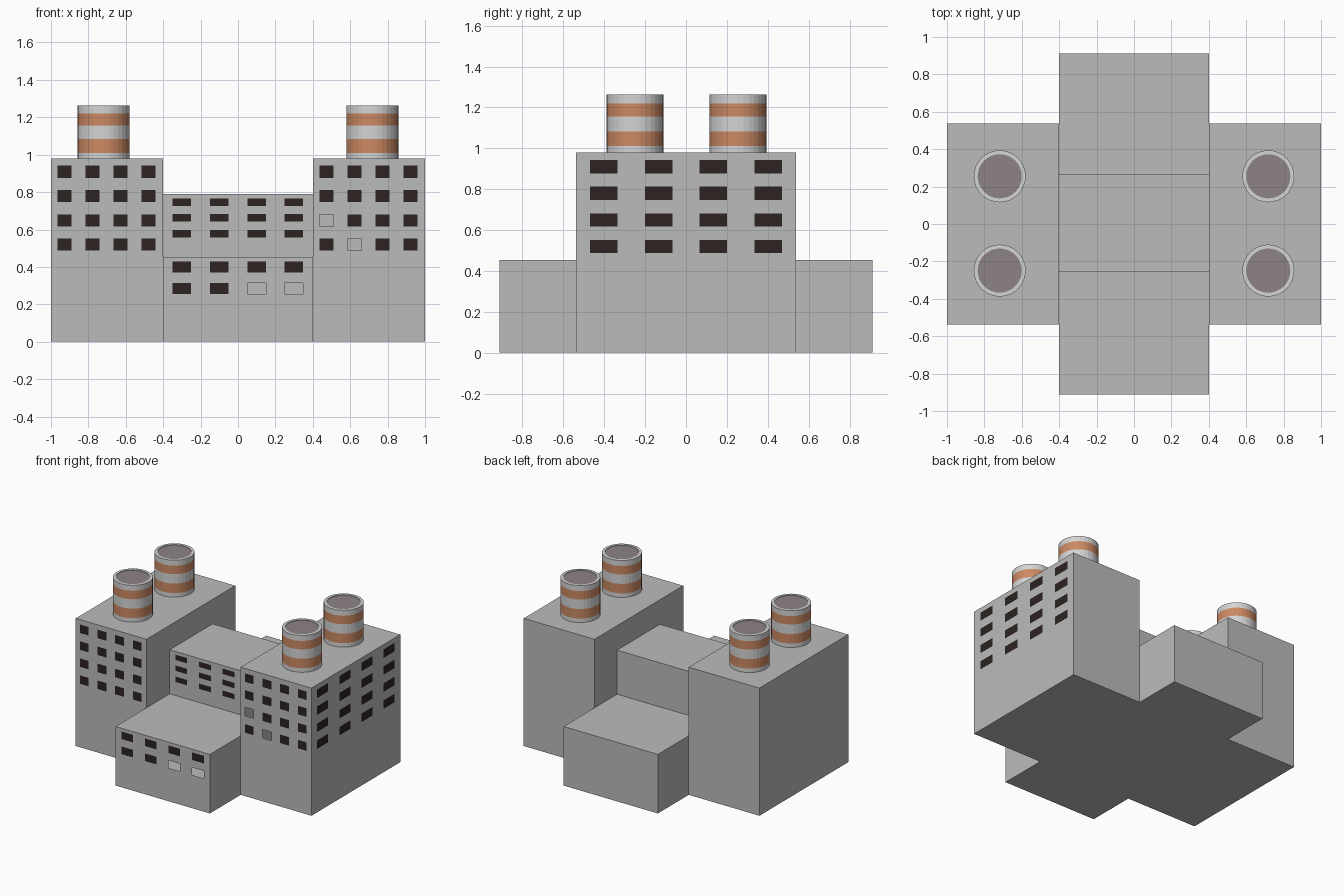
import bpy, bmesh, math
from mathutils import Vector

if "Cube" in bpy.data.objects:
    bpy.data.objects.remove(bpy.data.objects["Cube"])


def material(name, rgb):
    m = bpy.data.materials.new(name)
    m.diffuse_color = (*rgb, 1)
    m.use_nodes = True
    m.node_tree.nodes["Principled BSDF"].inputs["Base Color"].default_value = m.diffuse_color
    return m


WALL = material("concrete_grey", (0.5, 0.5, 0.5))
GLASS = material("dark_window", (0.026, 0.016, 0.016))
WHITE = material("chimney_white", (0.66, 0.66, 0.66))
ORANGE = material("stripe_orange", (0.60, 0.25, 0.125))
SOOT = material("chimney_soot", (0.27, 0.23, 0.23))


def finish(bm, name, mats):
    me = bpy.data.meshes.new(name)
    bm.to_mesh(me)
    bm.free()
    for m in mats:
        me.materials.append(m)
    ob = bpy.data.objects.new(name, me)
    bpy.context.collection.objects.link(ob)
    return ob


def spans(centres, size):
    return [(c - size / 2, c + size / 2) for c in centres]


def index_of(value, ranges):
    for i, (a, b) in enumerate(ranges):
        if a < value < b:
            return i
    return None


def cut_windows(bm, normal, axis, cols, rows, holes):
    """Cut a window grid into one wall; holes are open (column, row) windows."""
    normal = Vector(normal)

    def wall():
        bm.normal_update()
        return [f for f in bm.faces if f.normal.dot(normal) > 0.99]

    for ax, ranges in ((axis, cols), (2, rows)):
        for value in (v for r in ranges for v in r):
            faces = wall()
            geom = set(faces)
            for f in faces:
                geom.update(f.edges)
                geom.update(f.verts)
            co, no = Vector(), Vector()
            co[ax], no[ax] = value, 1
            bmesh.ops.bisect_plane(bm, geom=list(geom), dist=1e-5, plane_co=co, plane_no=no)
    opened = []
    for f in wall():
        c = f.calc_center_median()
        i, j = index_of(c[axis], cols), index_of(c.z, rows)
        if i is not None and j is not None:
            f.material_index = 1
            if (i, j) in holes:
                opened.append(f)
    bmesh.ops.delete(bm, geom=opened, context='FACES')


def block(name, lo, hi, front=None, right=None, holes=()):
    bm = bmesh.new()
    bmesh.ops.create_cube(bm, size=1)
    for v in bm.verts:
        v.co = [lo[i] if v.co[i] < 0 else hi[i] for i in range(3)]
    if front:
        cut_windows(bm, (0, -1, 0), 0, *front, holes)
    if right:
        cut_windows(bm, (1, 0, 0), 1, *right, ())
    return finish(bm, name, [WALL, GLASS])


# side towers
tower_rows = spans((0.909, 0.780, 0.649, 0.519), 0.065)
left_cols = spans((-0.928, -0.778, -0.628, -0.478), 0.075)
right_cols = spans((0.472, 0.622, 0.772, 0.922), 0.075)
side_cols = spans((-0.403, -0.134, 0.134, 0.403), 0.134)
block("left_tower", (-1, -0.538, 0), (-0.4, 0.538, 0.979), (left_cols, tower_rows))
block("right_tower", (0.4, -0.538, 0), (1, 0.538, 0.979), (right_cols, tower_rows),
      (side_cols, tower_rows), holes=((0, 2), (1, 3)))

# central hall, low block and raised middle
hall_cols = spans((-0.301, -0.101, 0.099, 0.299), 0.099)
block("low_hall", (-0.4, -0.912, 0), (0.4, 0.912, 0.453),
      (hall_cols, spans((0.399, 0.284), 0.058)), holes=((2, 1), (3, 1)))
block("raised_hall", (-0.4, -0.256, 0.453), (0.4, 0.264, 0.791),
      (hall_cols, spans((0.746, 0.663, 0.578), 0.041)))


# striped chimneys
def chimney(name, x, y, radius=0.139, mouth=0.118, sides=32):
    bm = bmesh.new()
    levels = (0.979, 1.01, 1.083, 1.155, 1.22, 1.262)
    profile = [(radius, z) for z in levels] + [(mouth, 1.262), (mouth, 1.258)]
    rings = []
    for r, z in profile:
        rings.append([bm.verts.new((x + r * math.cos(2 * math.pi * k / sides),
                                    y + r * math.sin(2 * math.pi * k / sides), z))
                      for k in range(sides)])
    for n, (a, b) in enumerate(zip(rings, rings[1:])):
        for k in range(sides):
            j = (k + 1) % sides
            f = bm.faces.new((a[k], a[j], b[j], b[k]))
            f.material_index = 1 if n in (1, 3) else 0
    bm.faces.new(rings[-1]).material_index = 2
    return finish(bm, name, [WHITE, ORANGE, SOOT])


for sx, side in ((-1, "left"), (1, "right")):
    for sy, end in ((-1, "front"), (1, "back")):
        chimney(f"chimney_{end}_{side}", 0.718 * sx, 0.252 * sy + 0.003)
